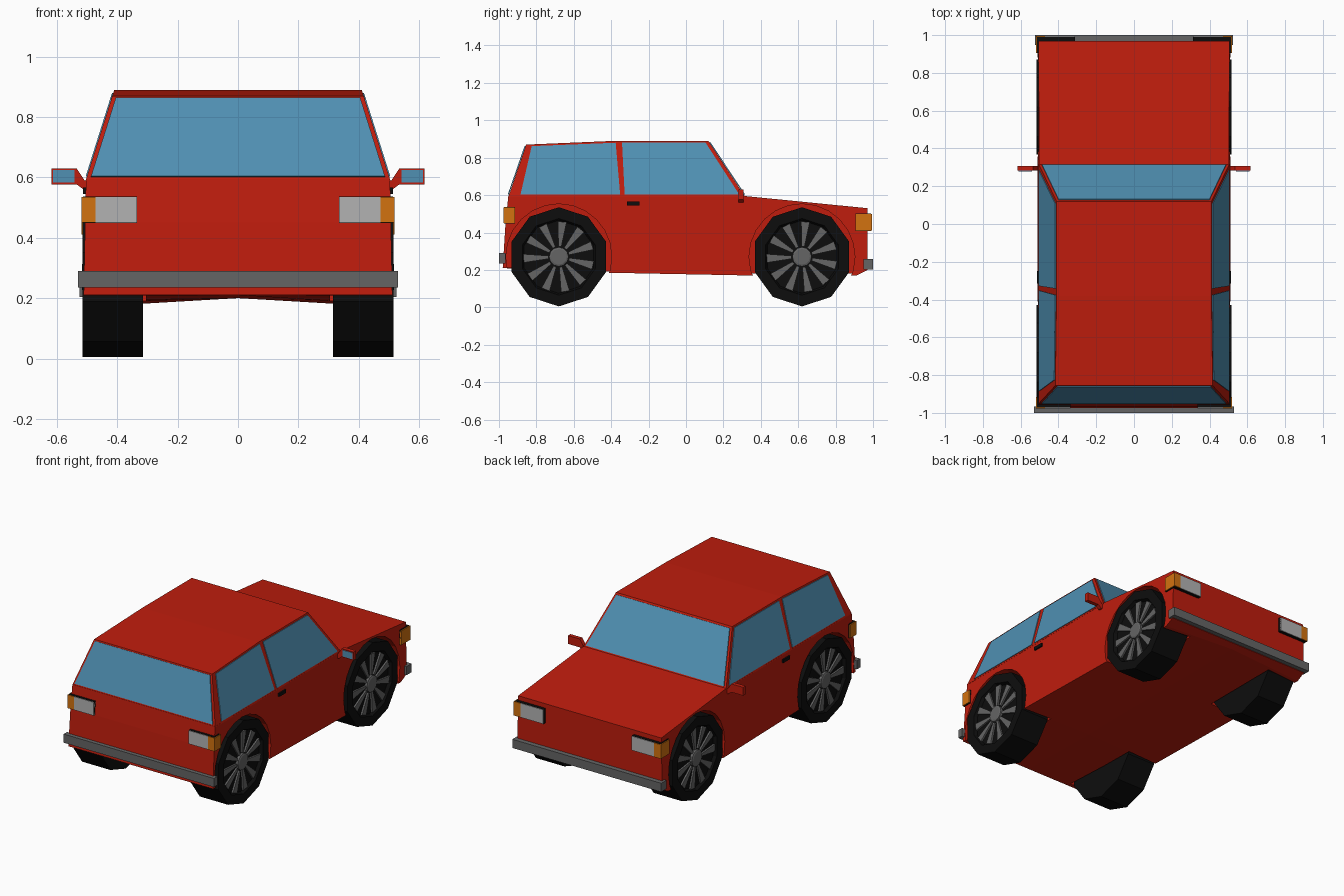
import bpy, bmesh
from math import sin, cos, pi

if "Cube" in bpy.data.objects:
    bpy.data.objects.remove(bpy.data.objects["Cube"])


def material(name, rgb):
    m = bpy.data.materials.new(name)
    m.diffuse_color = (*rgb, 1)
    m.use_nodes = True
    m.node_tree.nodes["Principled BSDF"].inputs["Base Color"].default_value = m.diffuse_color
    return m


RED = material("red paint", (0.52, 0.012, 0.004))
GLASS = material("blue glass", (0.08, 0.28, 0.45))
BLACK = material("black rubber", (0.004, 0.004, 0.004))
ORANGE = material("orange lens", (0.65, 0.17, 0.005))
LENS = material("clear lens", (0.45, 0.45, 0.45))
GREY = material("dark grey metal", (0.13, 0.13, 0.13))


def loft(name, sections, mat, mirror=False):
    """Skin groups of rings (each group is one closed solid) into one object."""
    bm = bmesh.new()
    for rings in sections:
        vs = [[bm.verts.new(p) for p in r] for r in rings]
        n = len(vs[0])
        for a, b in zip(vs, vs[1:]):
            for i in range(n):
                j = (i + 1) % n
                bm.faces.new((a[i], a[j], b[j], b[i]))
        bm.faces.new(vs[0][::-1])
        bm.faces.new(vs[-1])
    bmesh.ops.recalc_face_normals(bm, faces=bm.faces)
    me = bpy.data.meshes.new(name)
    bm.to_mesh(me)
    bm.free()
    ob = bpy.data.objects.new(name, me)
    bpy.context.collection.objects.link(ob)
    if mat:
        me.materials.append(mat)
    if mirror:
        ob.modifiers.new("mirror", 'MIRROR')
    return ob


def box(name, x, y, z, mat, mirror=False):
    rings = [[(a, y[0], z[0]), (a, y[1], z[0]), (a, y[1], z[1]), (a, y[0], z[1])] for a in x]
    return loft(name, [rings], mat, mirror)


def ring(x, r, cy, cz=0.27, n=10):
    return [(x, cy + r * sin(2 * pi * i / n), cz + r * cos(2 * pi * i / n)) for i in range(n)]


AXLES = (-0.68, 0.62)

# Lower body, with a slightly raised floor centre
profile = [(-0.98, 0.21), (-0.965, 0.45), (-0.95, 0.595), (0.315, 0.595), (0.97, 0.53),
           (0.97, 0.20), (0.91, 0.17), (0.35, 0.17), (-0.42, 0.185)]


def side(s):
    return [(s * (0.512 - 0.02 * (z - 0.17)), y, z) for y, z in profile]


body = loft("body", [[side(-1), [(0, y, max(z, 0.2)) for y, z in profile], side(1)]], RED)

# Wheel arches cut from the body
cutter = loft("arch_cutter", [[ring(s * 0.305, 0.283, y, n=24), ring(s * 0.6, 0.283, y, n=24)]
                              for s in (-1, 1) for y in AXLES], RED)
cutter.hide_render = True
cutter.hide_viewport = True
cut = body.modifiers.new("arches", 'BOOLEAN')
cut.object = cutter
cut.operation = 'DIFFERENCE'
cut.solver = 'EXACT'


# Tapered cabin
def cabin_x(z):
    return 0.503 - (z - 0.595) * 0.093 / 0.295


def tail_y(z):
    return -0.95 + (z - 0.595) * 0.095 / 0.275


def screen_y(z):
    return 0.315 - (z - 0.595) * 0.195 / 0.295


cabin_profile = [(-0.95, 0.59), (-0.855, 0.87), (-0.38, 0.89), (0.12, 0.89), (0.317, 0.59)]
loft("cabin", [[[(s * cabin_x(z), y, z) for y, z in cabin_profile] for s in (-1, 1)]], RED)

# Windscreen and tail window
for name, fy, top, out in (("windscreen", screen_y, 0.88, 0.005), ("tail_window", tail_y, 0.862, -0.005)):
    quad = [(s * (cabin_x(z) - 0.014), fy(z), z) for s, z in ((-1, 0.602), (1, 0.602), (1, top), (-1, top))]
    loft(name, [[quad, [(x, y + out, z + 0.002) for x, y, z in quad]]], GLASS)

# Side windows
for name, pts in (("rear_side_window", [(-0.885, 0.603), (-0.825, 0.862), (-0.376, 0.88), (-0.352, 0.603)]),
                  ("front_side_window", [(-0.328, 0.603), (-0.342, 0.88), (0.105, 0.88), (0.285, 0.603)])):
    loft(name, [[[(cabin_x(z) + d, y, z) for y, z in pts] for d in (-0.003, 0.004)]], GLASS, True)

# Wheels: recessed tyre, hub and wedge spokes
loft("tyres", [[ring(0.315, 0.265, y), ring(0.515, 0.265, y), ring(0.515, 0.205, y), ring(0.495, 0.195, y)]
               for y in AXLES], BLACK, True)
loft("hubs", [[ring(0.485, 0.052, y, n=12), ring(0.512, 0.052, y, n=12), ring(0.516, 0.042, y, n=12)]
              for y in AXLES], GREY, True)
spokes = []
for y in AXLES:
    for k in range(11):
        a = 2 * pi * k / 11 + 0.1
        wedge = [(0.055, -0.008), (0.188, -0.023), (0.188, 0.023), (0.055, 0.008)]
        spokes.append([[(x, y + r * sin(a) + w * cos(a), 0.27 + r * cos(a) - w * sin(a)) for r, w in wedge]
                       for x in (0.488, 0.506)])
loft("spokes", spokes, GREY, True)

# Bumpers
box("tail_bumper", (-0.53, 0.53), (-1.0, -0.965), (0.235, 0.29), GREY)
box("nose_bumper", (-0.525, 0.525), (0.948, 1.0), (0.203, 0.258), GREY)

# Corner lights: black housing, clear lens, orange wrap-around
for name, s, y_end, y_in, x0, z0, z1 in (("tail", -1, -0.972, -0.915, 0.335, 0.45, 0.535),
                                         ("nose", 1, 0.99, 0.905, 0.312, 0.41, 0.50)):
    box(name + "_light_housing", (x0, 0.513), (y_in, y_end), (z0 - 0.002, z1 + 0.002), BLACK, True)
    box(name + "_light_lens", (x0, 0.472), (y_end - s * 0.02, y_end + s * 0.004), (z0, z1), LENS, True)
    box(name + "_indicator", (0.472, 0.519), (y_in, y_end + s * 0.005), (z0, z1), ORANGE, True)

# Door handles
box("door_handle", (0.495, 0.514), (-0.315, -0.248), (0.545, 0.566), BLACK, True)

# Wing mirrors
outline = [(0.495, 0.56), (0.495, 0.59), (0.508, 0.59), (0.535, 0.63), (0.618, 0.63), (0.618, 0.577),
           (0.535, 0.577), (0.512, 0.56)]
loft("wing_mirror", [[[(x, y, z) for x, z in outline] for y in (0.282, 0.307)]], RED, True)
box("mirror_glass", (0.541, 0.612), (0.279, 0.29), (0.583, 0.624), GLASS, True)
